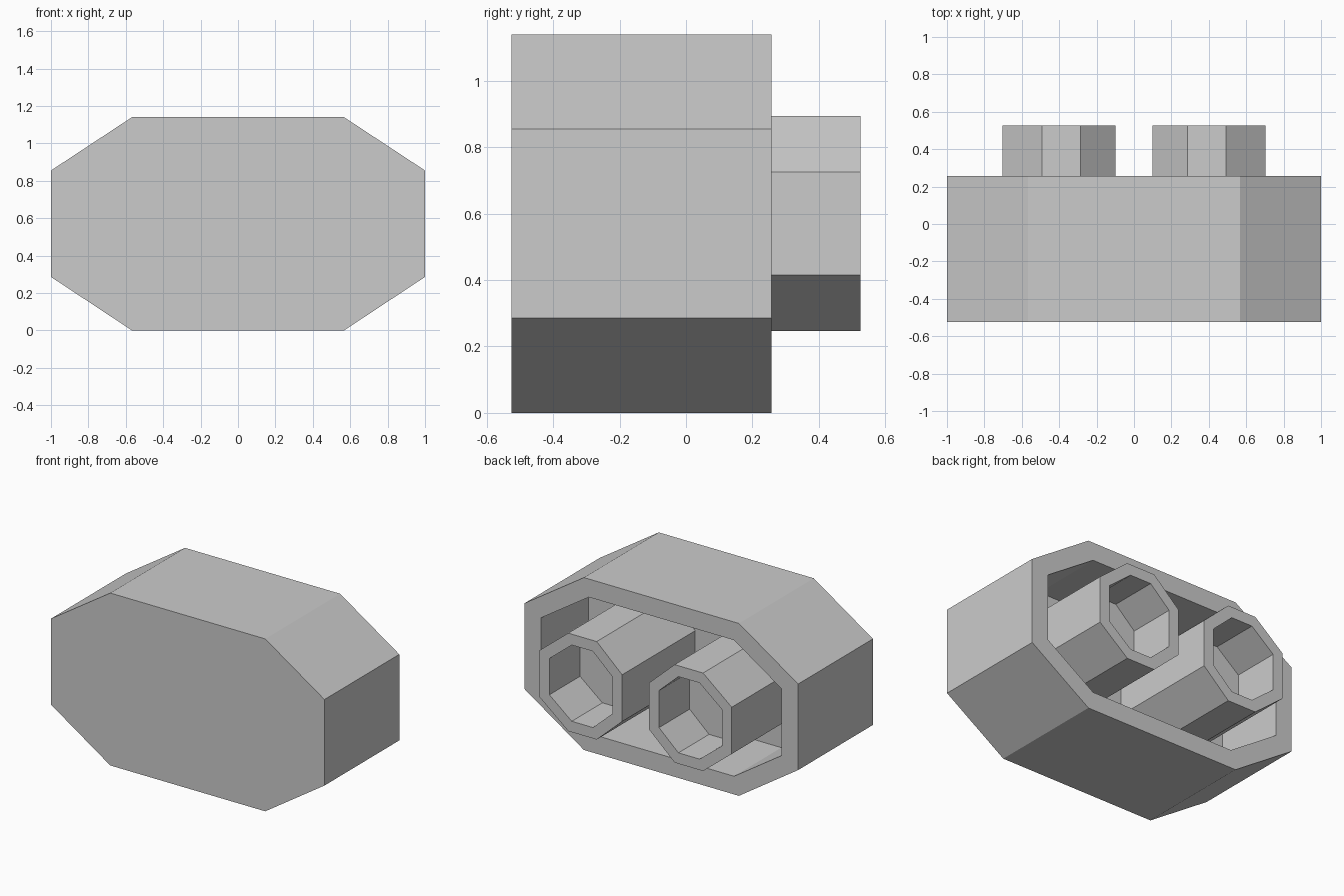
import bpy, bmesh

if "Cube" in bpy.data.objects:
    bpy.data.objects.remove(bpy.data.objects["Cube"])


def hollow_prism(name, profile, y_front, y_back, wall, depth):
    """Extrude an xz profile along y, then sink a pocket into its back face."""
    bm = bmesh.new()
    front = bm.faces.new([bm.verts.new((x, y_front, z)) for x, z in profile])
    ext = bmesh.ops.extrude_face_region(bm, geom=[front], use_keep_orig=True)
    verts = [g for g in ext["geom"] if isinstance(g, bmesh.types.BMVert)]
    cap = [g for g in ext["geom"] if isinstance(g, bmesh.types.BMFace)][0]
    bmesh.ops.translate(bm, verts=verts, vec=(0, y_back - y_front, 0))
    bmesh.ops.recalc_face_normals(bm, faces=bm.faces[:])
    # rim, then pocket
    bmesh.ops.inset_individual(bm, faces=[cap], thickness=wall, use_even_offset=True)
    floor = bmesh.ops.extrude_discrete_faces(bm, faces=[cap])["faces"][0]
    bmesh.ops.translate(bm, verts=floor.verts[:], vec=(0, -depth, 0))
    bmesh.ops.recalc_face_normals(bm, faces=bm.faces[:])
    mesh = bpy.data.meshes.new(name)
    bm.to_mesh(mesh)
    bm.free()
    obj = bpy.data.objects.new(name, mesh)
    bpy.context.collection.objects.link(obj)
    return obj


def octagon(x, z):
    """Eight corners from four x levels and four z levels."""
    return [(x[1], z[0]), (x[2], z[0]), (x[3], z[1]), (x[3], z[2]),
            (x[2], z[3]), (x[1], z[3]), (x[0], z[2]), (x[0], z[1])]


# Eight-sided housing, open at the back
hollow_prism("housing", octagon((-1, -0.567, 0.567, 1), (0, 0.286, 0.855, 1.14)),
             -0.525, 0.257, 0.12, 0.495)

# Two eight-sided sockets rising from the housing floor
for name, side in (("left_socket", -1), ("right_socket", 1)):
    profile = octagon((0.099, 0.285, 0.493, 0.703), (0.247, 0.416, 0.725, 0.895))
    hollow_prism(name, [(side * x, z) for x, z in profile],
                 -0.28, 0.526, 0.072, 0.32)
